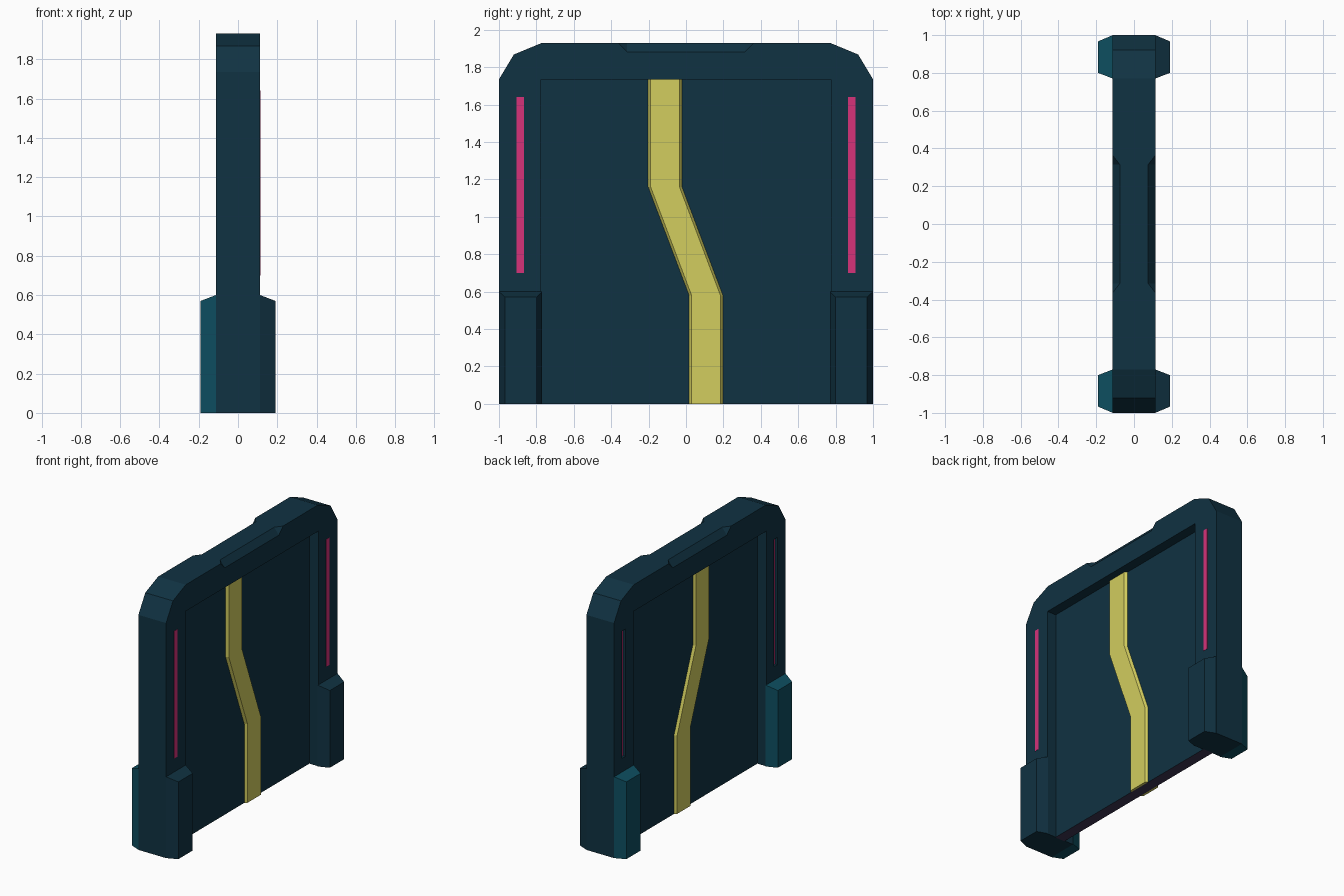
import bpy, bmesh

cube = bpy.data.objects.get("Cube")
if cube:
    bpy.data.objects.remove(cube, do_unlink=True)


def srgb(r, g, b):
    lin = [(c / 255 / 12.92) if c <= 10 else ((c / 255 + 0.055) / 1.055) ** 2.4 for c in (r, g, b)]
    return (*lin, 1.0)


def material(name, rgb):
    m = bpy.data.materials.new(name)
    m.use_nodes = True
    m.diffuse_color = srgb(*rgb)
    m.node_tree.nodes["Principled BSDF"].inputs["Base Color"].default_value = srgb(*rgb)
    return m


navy = material("dark navy", (16, 50, 66))
teal = material("teal", (13, 78, 96))
yellow = material("yellow", (210, 205, 94))
pink = material("pink", (214, 50, 122))
purple = material("dark purple", (60, 52, 82))


def finish(name, bm, *mats):
    bmesh.ops.recalc_face_normals(bm, faces=bm.faces)
    mesh = bpy.data.meshes.new(name)
    bm.to_mesh(mesh)
    bm.free()
    for m in mats:
        mesh.materials.append(m)
    ob = bpy.data.objects.new(name, mesh)
    bpy.context.collection.objects.link(ob)
    return ob


def loft(name, sections, *mats):
    """Join equal closed sections into a capped solid."""
    bm = bmesh.new()
    rings = [[bm.verts.new(p) for p in s] for s in sections]
    n = len(rings[0])
    for a, b in zip(rings, rings[1:]):
        for i in range(n):
            j = (i + 1) % n
            bm.faces.new((a[i], a[j], b[j], b[i]))
    bm.faces.new(rings[0])
    bm.faces.new(rings[-1])
    return finish(name, bm, *mats)


def box(name, x, y, z, *mats):
    ring = [(x[0], y[0]), (x[1], y[0]), (x[1], y[1]), (x[0], y[1])]
    return loft(name, [[(a, b, h) for a, b in ring] for h in z], *mats)


def cut(ob, cutter):
    cutter.hide_render = True
    mod = ob.modifiers.new("cut", 'BOOLEAN')
    mod.operation = 'DIFFERENCE'
    mod.solver = 'EXACT'
    mod.object = cutter
    bpy.context.view_layer.objects.active = ob
    bpy.ops.object.modifier_apply(modifier=mod.name)
    bpy.data.objects.remove(cutter, do_unlink=True)


# Door frame: an arch with faceted outer corners
half = [(0.775, 0), (1, 0), (1, 1.735), (0.92, 1.868), (0.77, 1.93)]
outline = ([(0.775, 1.735)] + half + [(-y, z) for y, z in reversed(half)] + [(-0.775, 1.735)])
frame = loft("door_frame", [[(x, y, z) for y, z in outline] for x in (-0.113, 0.113)], navy)

# Bevelled notches along both top edges
for s in (-1, 1):
    ends = [[(s * 0.04, y, 1.975), (s * 0.145, y, 1.84), (s * 0.145, tip, 1.975)]
            for y, tip in ((-0.315, -0.45), (0.315, 0.45))]
    cut(frame, loft("notch_cutter", ends, navy))

# Light strips: flush on the left face, sunk in slots on the right face
for side, s in (("back", 1), ("front", -1)):
    y = sorted((s * 0.867, s * 0.905))
    z = (0.70, 1.64)
    cut(frame, box("slot_cutter", (-0.15, -0.09), y, z, navy))
    box(side + "_left_light", (0.110, 0.115), y, z, pink)
    box(side + "_right_light", (-0.092, -0.088), y, z, pink)

# Recessed door panel with a differently coloured sill
panel = box("door_panel", (-0.04, 0.04), (-0.78, 0.78), (0, 1.74), navy, purple)
for f in panel.data.polygons:
    if f.normal.z < -0.9:
        f.material_index = 1

# Jagged seam bar running through the panel
hexagon = [(0.057, -0.077), (0.057, 0.077), (0.03, 0.098),
           (-0.057, 0.077), (-0.057, -0.077), (-0.03, -0.098)]
hexagon = [(0.057, -0.077), (0.057, 0.077), (0.03, 0.098), (-0.03, 0.098),
           (-0.057, 0.077), (-0.057, -0.077), (-0.03, -0.098), (0.03, -0.098)]
path = [(0.107, 0), (0.107, 0.58), (-0.112, 1.16), (-0.112, 1.737)]
loft("seam_bar", [[(x, y + c, z) for x, y in hexagon] for c, z in path], yellow)

# Bevelled foot blocks on both faces of each post
for end, e in (("back", 1), ("front", -1)):
    for side, s, mat in (("left", 1, navy), ("right", -1, teal)):
        inner = [(0.77, 0), (1, 0), (1, 0.60), (0.77, 0.60)]
        outer = [(0.80, 0), (0.967, 0), (0.967, 0.57), (0.80, 0.57)]
        loft(f"{end}_{side}_foot",
             [[(s * x, e * y, z) for y, z in ring] for x, ring in ((0.112, inner), (0.19, outer))], mat)
